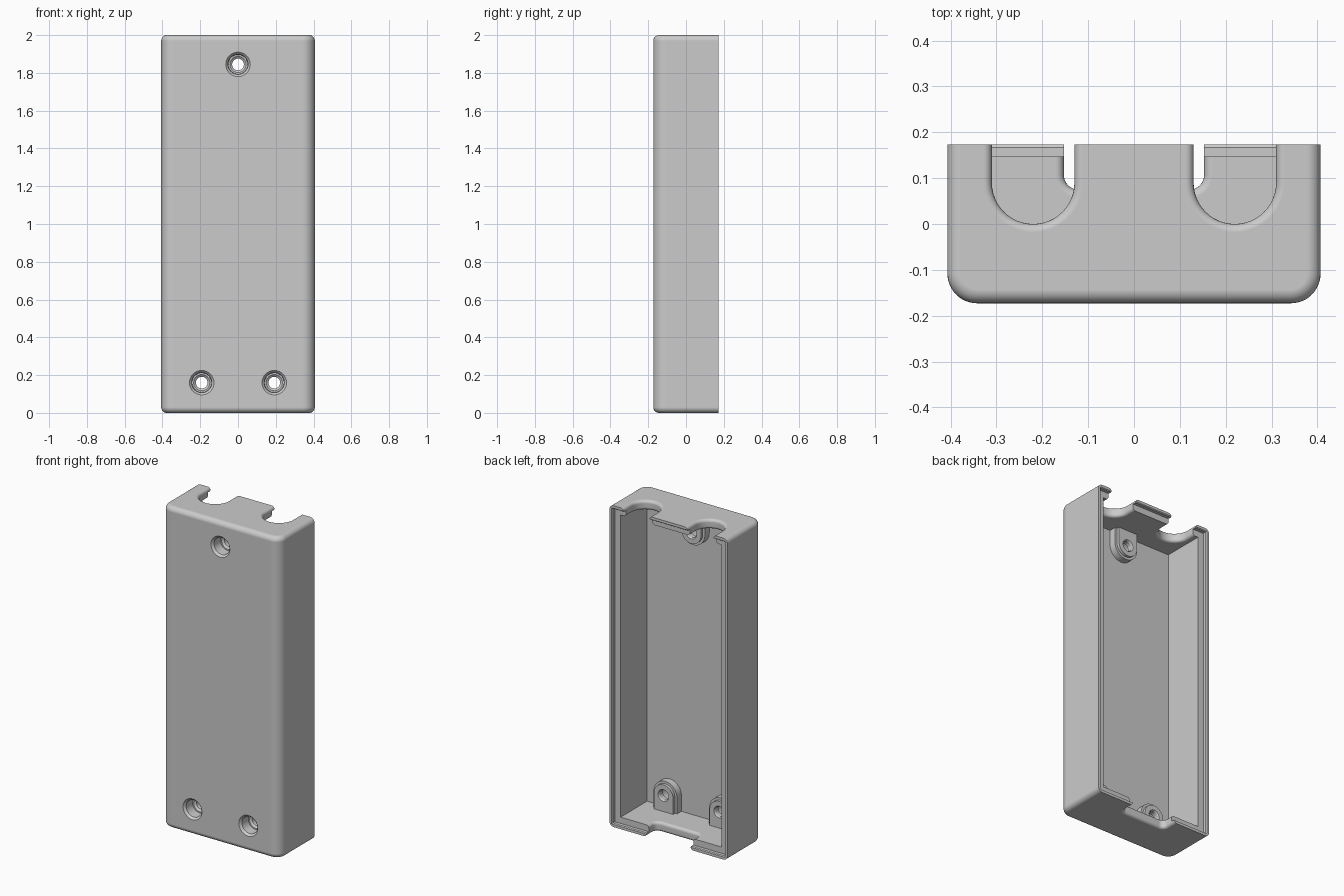
import bpy
import bmesh
from math import cos, sin, pi

old = bpy.data.objects.get("Cube")
if old:
    bpy.data.objects.remove(old, do_unlink=True)

W, D, H = 0.407, 0.173, 2.0        # half width, half depth, height
WALL = 0.06
FILLET = 0.018

grey = bpy.data.materials.new("grey plastic")
grey.use_nodes = True
colour = (0.6, 0.6, 0.6, 1)
grey.diffuse_color = colour
grey.node_tree.nodes["Principled BSDF"].inputs["Base Color"].default_value = colour


def finish(name, bm):
    bmesh.ops.recalc_face_normals(bm, faces=bm.faces)
    mesh = bpy.data.meshes.new(name)
    bm.to_mesh(mesh)
    bm.free()
    mesh.materials.append(grey)
    obj = bpy.data.objects.new(name, mesh)
    bpy.context.collection.objects.link(obj)
    return obj


def loft(name, rings):
    """Closed solid through rings of equal point count."""
    bm = bmesh.new()
    loops = [[bm.verts.new(p) for p in ring] for ring in rings]
    n = len(loops[0])
    for a, b in zip(loops, loops[1:]):
        for i in range(n):
            j = (i + 1) % n
            bm.faces.new((a[i], a[j], b[j], b[i]))
    bm.faces.new(loops[0])
    bm.faces.new(loops[-1])
    return finish(name, bm)


def arc(cx, cy, r, start, end, steps):
    return [(cx + r * cos(start + (end - start) * i / steps),
             cy + r * sin(start + (end - start) * i / steps)) for i in range(steps + 1)]


def slot(cx, half, low, r, top):
    """Open-topped slot outline with rounded lower corners."""
    pts = arc(cx - half + r, low + r, r, pi, 1.5 * pi, 12)
    right = arc(cx + half - r, low + r, r, 1.5 * pi, 2 * pi, 12)
    if half - r < 1e-5:
        right = right[1:]
    return pts + right + [(cx + half, top), (cx - half, top)]


def combine(target, tool, op):
    mod = target.modifiers.new(op, 'BOOLEAN')
    mod.operation, mod.object, mod.solver = op, tool, 'EXACT'
    bpy.context.view_layer.objects.active = target
    bpy.ops.object.modifier_apply(modifier=mod.name)
    bpy.data.objects.remove(tool, do_unlink=True)


# Outer shell: rounded front corners, softened end rims, flat open back
R = 0.065
outline = (arc(-W + R, -D + R, R, pi, 1.5 * pi, 12)
           + arc(W - R, -D + R, R, 1.5 * pi, 2 * pi, 12) + [(W, D), (-W, D)])
case = loft("case_shell", [[(x, y, z) for x, y in outline] for z in (0, H)])
bm = bmesh.new()
bm.from_mesh(case.data)
rim = [e for e in bm.edges
       if abs(e.verts[0].co.z - e.verts[1].co.z) < 1e-5
       and not all(v.co.y > D - 1e-4 for v in e.verts)]
bmesh.ops.bevel(bm, geom=rim, offset=0.03, segments=6, profile=0.5, affect='EDGES')
bm.to_mesh(case.data)
bm.free()


def box_rings(layers):
    """Rectangular rings at depth y, each inset from the outer size."""
    return [[(m - W, y, m), (W - m, y, m), (W - m, y, H - m), (m - W, y, H - m)]
            for y, m in layers]


# Hollow interior and the stepped mating lip
combine(case, loft("cavity", box_rings([(WALL - D, WALL), (0.3, WALL)])), 'DIFFERENCE')
combine(case, loft("lip_step", box_rings([(0.147, 0.021), (0.167, 0.021), (0.179, 0.012)])),
        'DIFFERENCE')

# Screw bosses: two-step arches joined to the nearest end wall
screws = [(0, 1.845, 1), (-0.192, 0.16, -1), (0.192, 0.16, -1)]
for x, z, side in screws:
    end = 1.97 if side > 0 else 0.03
    for r, top in ((0.081, -0.07), (0.066, -0.052)):
        arch = arc(0, 0, r, 0, pi, 24)
        shape = [(x + a, z - side * b) for a, b in arch] + [(x - r, end), (x + r, end)]
        boss = loft("boss", [[(a, y, b) for a, b in shape] for y in (-0.14, top)])
        combine(case, boss, 'UNION')

# Screw holes: chamfered mouth, counterbore, through hole
bore = [(-0.2, 0.065), (-D, 0.065), (-0.16, 0.053), (-0.1, 0.051),
        (-0.1, 0.043), (-0.09, 0.031), (-0.06, 0.031), (-0.044, 0.042)]
for x, z, side in screws:
    rings = [[(x + a, y, z + b) for a, b in arc(0, 0, r, 0, 2 * pi, 32)[:-1]] for y, r in bore]
    combine(case, loft("screw_hole", rings), 'DIFFERENCE')

# Cable notches: two at the top, a wide one at the bottom, rounded on both edges
half_flare = [(-0.02, FILLET)]
for i in range(6):
    t = i / 5 * pi / 2
    half_flare.append((FILLET * (1 - cos(t)), FILLET * (1 - sin(t))))
flare = half_flare + [(WALL - d, g) for d, g in reversed(half_flare)]
notches = [(-0.22, 0.09, 0.0, 0.09, True), (0.22, 0.09, 0.0, 0.09, True),
           (0, 0.153, 0.075, 0.032, False)]
for cx, half, low, r, at_top in notches:
    rings = []
    for depth, grow in flare:
        z = H - depth if at_top else depth
        rings.append([(x, y, z) for x, y in slot(cx, half + grow, low - grow, r + grow, 0.3)])
    combine(case, loft("cable_notch", rings), 'DIFFERENCE')

# Smooth the rounded edges, keep the large panels flat and the corners crisp
bpy.ops.object.select_all(action='DESELECT')
case.select_set(True)
bpy.context.view_layer.objects.active = case
bpy.ops.object.shade_smooth_by_angle(angle=pi / 6)
weighted = case.modifiers.new("flat_panels", 'WEIGHTED_NORMAL')
weighted.keep_sharp = True
weighted.weight = 100
